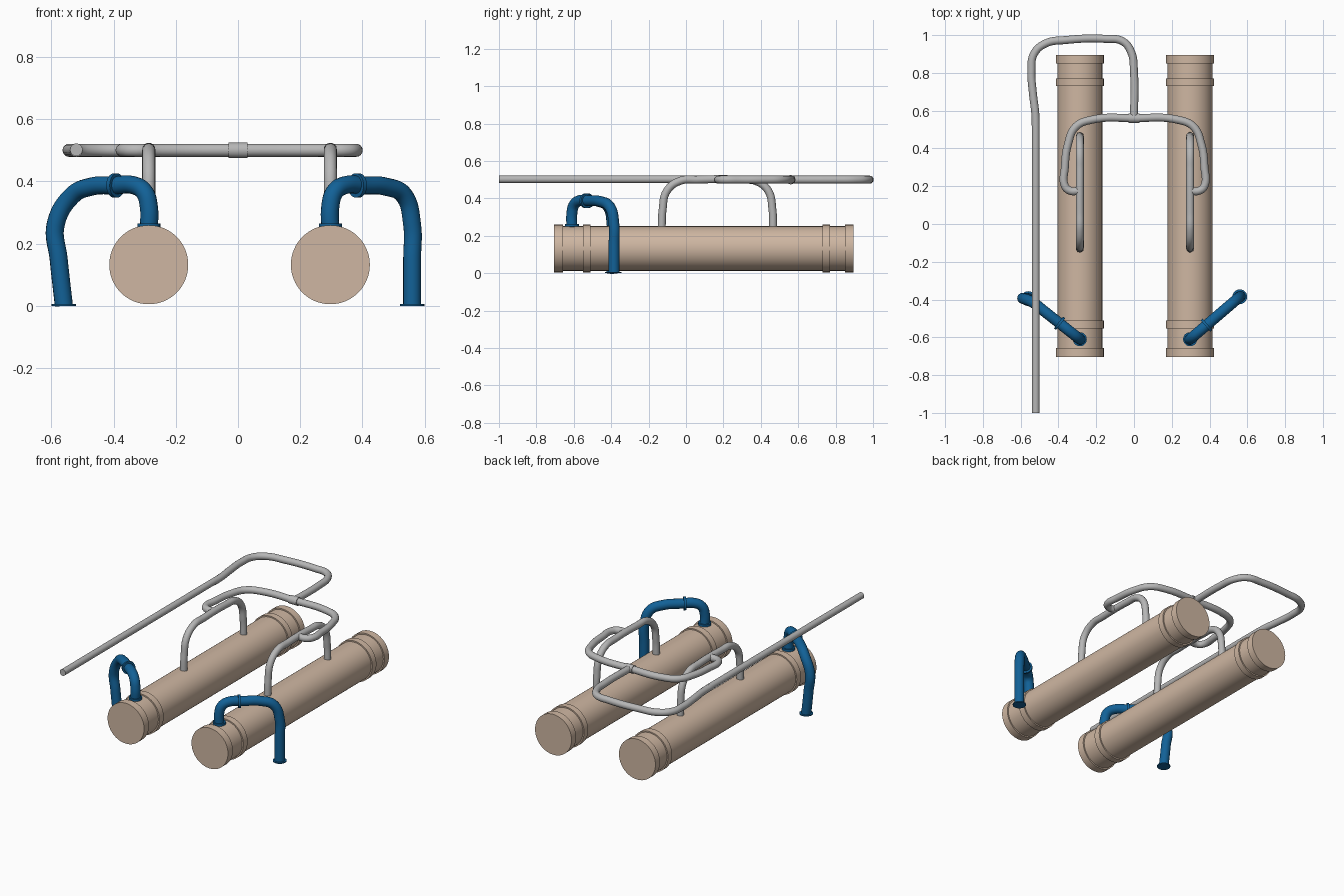
import bpy
import math
from mathutils import Vector

cube = bpy.data.objects.get("Cube")
if cube:
    bpy.data.objects.remove(cube)


def material(name, color):
    m = bpy.data.materials.new(name)
    m.use_nodes = True
    m.diffuse_color = (*color, 1)
    m.node_tree.nodes["Principled BSDF"].inputs["Base Color"].default_value = (*color, 1)
    return m


TAN = material("tan", (0.62, 0.47, 0.36))
BLUE = material("blue", (0.006, 0.12, 0.31))
GREY = material("light grey", (0.47, 0.47, 0.47))


def finish(obj, name, mat):
    obj.name = name
    obj.data.materials.append(mat)
    bpy.ops.object.shade_smooth_by_angle(angle=math.radians(35))
    return obj


def rod(name, start, end, radius, mat, sides=48):
    """Capped cylinder between two points."""
    a, b = Vector(start), Vector(end)
    axis = b - a
    bpy.ops.mesh.primitive_cylinder_add(
        vertices=sides, radius=radius, depth=axis.length, location=(a + b) / 2,
        rotation=axis.to_track_quat("Z", "Y").to_euler())
    return finish(bpy.context.object, name, mat)


def tube(name, points, radius, mat):
    """Round tube along a smooth path."""
    curve = bpy.data.curves.new(name, "CURVE")
    curve.dimensions = "3D"
    curve.bevel_depth = radius
    curve.bevel_resolution = 6
    curve.resolution_u = 10
    curve.use_fill_caps = True
    spline = curve.splines.new("BEZIER")
    spline.bezier_points.add(len(points) - 1)
    for bp, p in zip(spline.bezier_points, points):
        bp.co = p
        bp.handle_left_type = bp.handle_right_type = "AUTO"
    obj = bpy.data.objects.new(name, curve)
    bpy.context.collection.objects.link(obj)
    bpy.ops.object.select_all(action="DESELECT")
    obj.select_set(True)
    bpy.context.view_layer.objects.active = obj
    bpy.ops.object.convert(target="MESH")
    return finish(bpy.context.object, name, mat)


BAR_Z = 0.5
TANK_Z = 0.132
COLLARS = [(-0.705, -0.657), (-0.552, -0.51), (0.73, 0.77), (0.85, 0.895)]

# side, tank x, pipe foot x, foot y, pipe shoulder bulge, clamp x
SIDES = [("right", -0.287, -0.56, -0.395, -0.028, -0.394),
         ("left", 0.297, 0.56, -0.385, 0.0, 0.384)]

for side, x, foot_x, foot_y, bulge, clamp_x in SIDES:
    # Tank with raised collars
    rod(f"{side}_tank", (x, -0.703, TANK_Z), (x, 0.893, TANK_Z), 0.119, TAN, 64)
    for i, (y0, y1) in enumerate(COLLARS):
        rod(f"{side}_tank_collar_{i + 1}", (x, y0, TANK_Z), (x, y1, TANK_Z), 0.127, TAN, 64)

    # Arched support on the tank
    tube(f"{side}_support",
         [(x, -0.13, 0.24), (x, -0.125, 0.34), (x, -0.102, 0.44), (x, -0.03, 0.494),
          (x, 0.06, BAR_Z), (x, 0.29, BAR_Z), (x, 0.38, 0.49), (x, 0.44, 0.44),
          (x, 0.462, 0.34), (x, 0.466, 0.24)], 0.021, GREY)

    # Bent pipe from the tank to the ground
    top = Vector((x, -0.61, 0))
    foot = Vector((foot_x, foot_y, 0))
    span = foot - top

    def on_pipe(t, z):
        p = top + span * t
        return (p.x, p.y, z)

    shoulder = [(foot_x + bulge * k, foot_y, z)
                for k, z in ((0.95, 0.26), (0.6, 0.15), (0, 0))]
    tube(f"{side}_pipe",
         [on_pipe(0, 0.24), on_pipe(0, 0.32), on_pipe(0.05, 0.365), on_pipe(0.17, 0.387),
          on_pipe(0.4, 0.387), on_pipe(0.68, 0.383), on_pipe(0.9, 0.355)] + shoulder,
         0.029, BLUE)
    rod(f"{side}_pipe_foot_flange", foot, foot + Vector((0, 0, 0.006)), 0.039, BLUE)
    rod(f"{side}_pipe_tank_flange", on_pipe(0, 0.25), on_pipe(0, 0.264), 0.037, BLUE)
    clamp = Vector(on_pipe((clamp_x - x) / span.x, 0.387))
    half = span.normalized() * 0.007
    rod(f"{side}_pipe_clamp", clamp - half, clamp + half, 0.039, BLUE)

# U-shaped handle joining both supports
outline = [(0.297, 0.175), (0.345, 0.176), (0.372, 0.2), (0.373, 0.3), (0.357, 0.42),
           (0.315, 0.515), (0.23, 0.552)]
handle = [(x, y, BAR_Z) for x, y in outline] + [(0, 0.56, BAR_Z)]
handle += [(0.007 - x, y, BAR_Z) for x, y in reversed(outline)]
tube("handle", handle, 0.021, GREY)
rod("handle_joint", (-0.03, 0.56, BAR_Z), (0.03, 0.56, BAR_Z), 0.025, GREY)

# Looped arm leading into the long straight bar
loop = [(0, 0.56), (0, 0.8), (-0.015, 0.91), (-0.06, 0.967), (-0.15, 0.98), (-0.36, 0.974),
        (-0.47, 0.955), (-0.53, 0.9), (-0.543, 0.81), (-0.535, 0.69), (-0.522, 0.58),
        (-0.52, 0.5)]
tube("looped_arm", [(x, y, BAR_Z) for x, y in loop], 0.021, GREY)
rod("long_bar", (-0.52, 0.52, BAR_Z + 0.002), (-0.52, -1, BAR_Z + 0.002), 0.02, GREY, 32)
